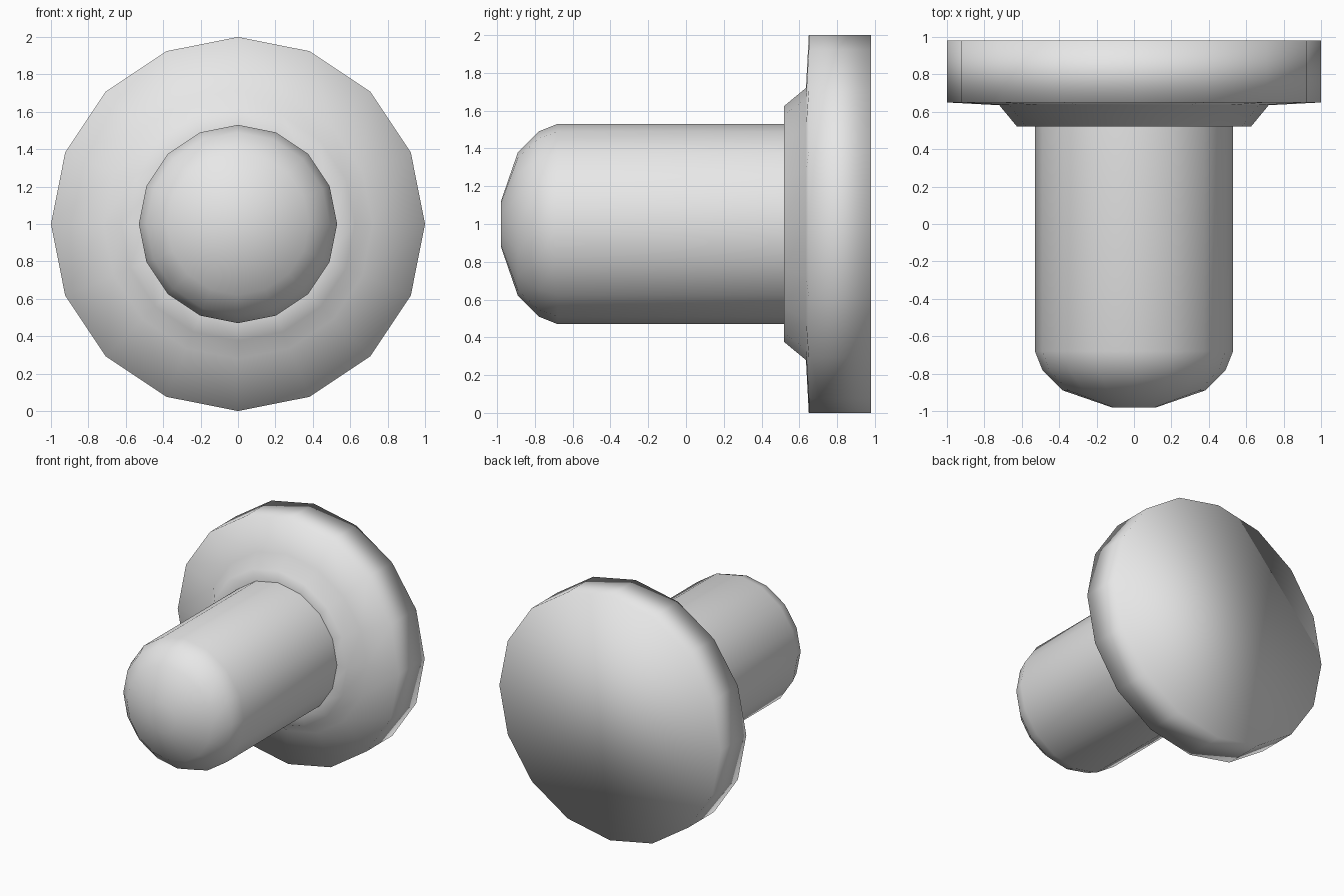
import bpy, bmesh, math

SIDES = 16

cube = bpy.data.objects.get("Cube")
if cube:
    bpy.data.objects.remove(cube, do_unlink=True)

grey = bpy.data.materials.new("light_grey")
grey.use_nodes = True
colour = (0.8, 0.8, 0.8, 1)
grey.diffuse_color = colour
grey.node_tree.nodes["Principled BSDF"].inputs["Base Color"].default_value = colour


def turned_part(name, profile, cap_front=False, cap_back=False):
    """Revolve (y, radius) points around the front-to-back axis."""
    bm = bmesh.new()
    rings = []
    for y, r in profile:
        angles = [2 * math.pi * i / SIDES for i in range(SIDES)]
        rings.append([bm.verts.new((r * math.cos(a), y, 1 + r * math.sin(a))) for a in angles])
    for a, b in zip(rings, rings[1:]):
        for i in range(SIDES):
            j = (i + 1) % SIDES
            bm.faces.new((a[i], a[j], b[j], b[i]))
    if cap_front:
        bm.faces.new(list(reversed(rings[0])))
    if cap_back:
        bm.faces.new(rings[-1])
    bmesh.ops.recalc_face_normals(bm, faces=bm.faces)
    for face in bm.faces:
        face.smooth = True
    mesh = bpy.data.meshes.new(name)
    bm.to_mesh(mesh)
    bm.free()
    mesh.materials.append(grey)
    obj = bpy.data.objects.new(name, mesh)
    bpy.context.collection.objects.link(obj)
    return obj


# Round shaft with a domed tip, its rear end buried in the flange
turned_part("shaft", [(-0.98, 0.12), (-0.89, 0.38), (-0.78, 0.49), (-0.68, 0.53), (0.63, 0.53)],
            cap_front=True)

# Wide flange with a sloped collar around the shaft
turned_part("flange", [(0.52, 0.5), (0.52, 0.625), (0.635, 0.72), (0.65, 1.0), (0.98, 1.0)],
            cap_front=True, cap_back=True)
